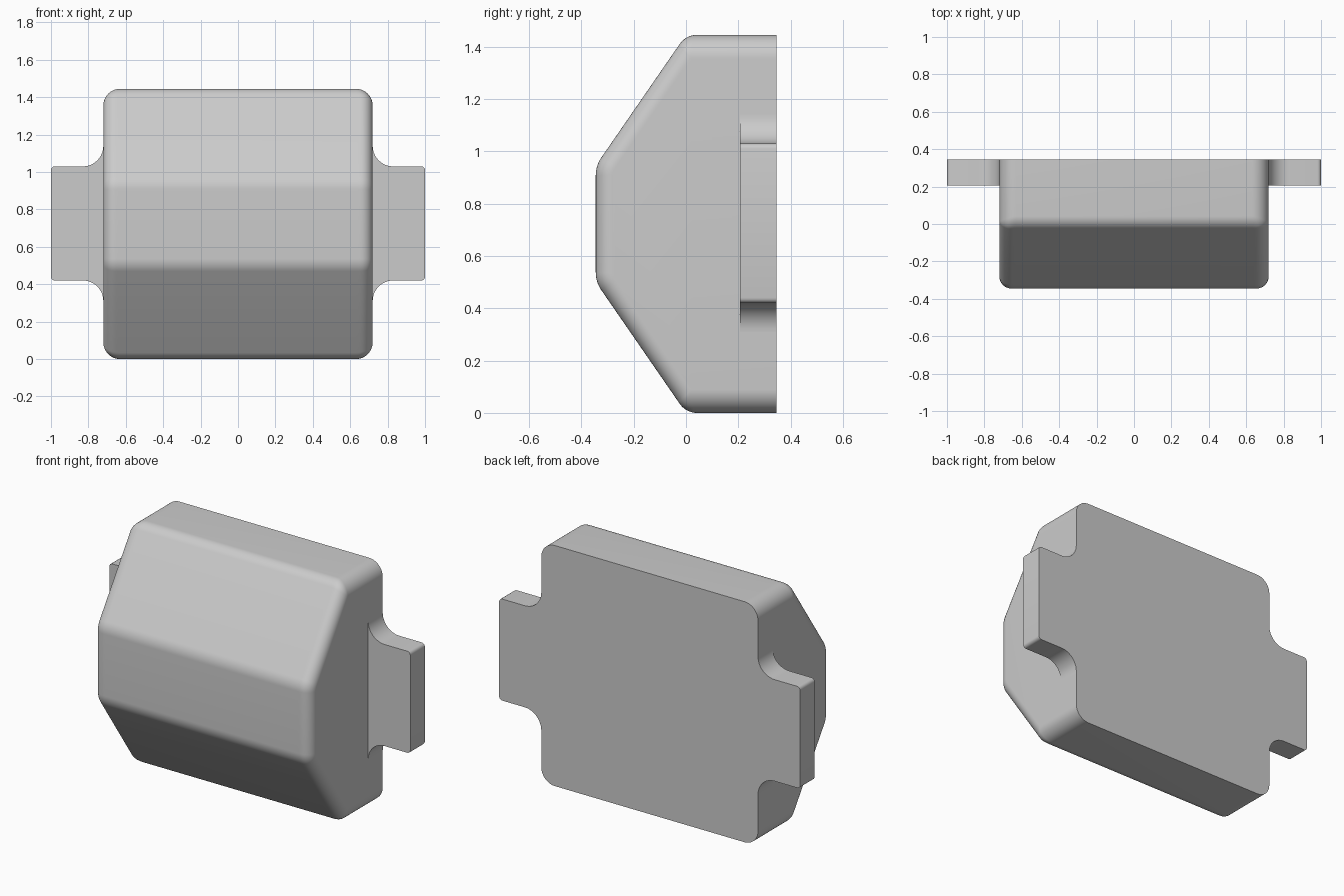
import bpy, bmesh, math
from mathutils import Vector

cube = bpy.data.objects.get("Cube")
if cube:
    bpy.data.objects.remove(cube, do_unlink=True)

grey = bpy.data.materials.new("light grey")
grey.use_nodes = True
grey.diffuse_color = (0.6, 0.6, 0.6, 1)
grey.node_tree.nodes["Principled BSDF"].inputs["Base Color"].default_value = (0.6, 0.6, 0.6, 1)

HALF_W, HEIGHT, BACK = 0.72, 1.445, 0.345
STEPS = 8


def fillet(a, b, c, r, steps=STEPS):
    """Round corner b of the path a-b-c with radius r."""
    u, v = (a - b).normalized(), (c - b).normalized()
    half = u.angle(v) / 2
    centre = b + (u + v).normalized() * (r / math.sin(half))
    start = b + u * (r / math.tan(half)) - centre
    end = b + v * (r / math.tan(half)) - centre
    turn = math.pi - 2 * half
    return [centre + (start * math.sin(turn * (1 - i / steps))
                      + end * math.sin(turn * i / steps)) / math.sin(turn)
            for i in range(steps + 1)]


def inset(points, amounts):
    """Move each side of a counter-clockwise polygon inward by its own amount."""
    lines = []
    for i, p in enumerate(points):
        d = (points[(i + 1) % len(points)] - p).normalized()
        lines.append((p + Vector((-d.y, d.x)) * amounts[i], d))
    result = []
    for i, (q, e) in enumerate(lines):
        p, d = lines[i - 1]
        t = (q - p).cross(e) / d.cross(e)
        result.append(p + d * t)
    return result


def finish(name, bm):
    bmesh.ops.recalc_face_normals(bm, faces=bm.faces)
    mesh = bpy.data.meshes.new(name)
    bm.to_mesh(mesh)
    bm.free()
    mesh.materials.append(grey)
    obj = bpy.data.objects.new(name, mesh)
    bpy.context.collection.objects.link(obj)
    bpy.ops.object.select_all(action="DESELECT")
    obj.select_set(True)
    bpy.context.view_layer.objects.active = obj
    bpy.ops.object.shade_smooth_by_angle(angle=math.radians(30))
    return obj


def loft(name, rings):
    bm = bmesh.new()
    loops = [[bm.verts.new(p) for p in ring] for ring in rings]
    for a, b in zip(loops, loops[1:]):
        for i in range(len(a)):
            j = (i + 1) % len(a)
            bm.faces.new((a[i], a[j], b[j], b[i]))
    bm.faces.new(loops[0])
    bm.faces.new(loops[-1])
    return finish(name, bm)


# Body: chamfered side profile (y, z), lofted across x with rounded ends
profile = [Vector(p) for p in ((BACK, HEIGHT), (0, HEIGHT), (-BACK, 0.945),
                               (-BACK, 0.5), (0, 0), (BACK, 0))]
BIG, SMALL = 0.09, 0.065
end_radii = [BIG, SMALL, SMALL, SMALL, BIG, 0]   # one per profile side
corner_radii = [0, 0.08, 0.12, 0.12, 0.08, 0]


def section(x):
    amounts = []
    for r in end_radii:
        over = max(0, abs(x) - (HALF_W - r))
        amounts.append(r - math.sqrt(max(0, r * r - over * over)))
    pts = inset(profile, amounts)
    ring = []
    for i, p in enumerate(pts):
        if corner_radii[i]:
            r = max(0.01, corner_radii[i] - max(amounts[i], amounts[i - 1]))
            ring += fillet(pts[i - 1], p, pts[(i + 1) % len(pts)], r)
        else:
            ring.append(p)
    return [(x, p.x, p.y) for p in ring]


xs = [HALF_W - BIG + BIG * math.sin(math.pi / 2 * i / 12) for i in range(13)]
loft("body", [section(x) for x in [-x for x in reversed(xs)] + xs])

# Mounting ears: flared into the body with concave fillets, mirrored left and right
LOW, HIGH, FLARE, TIP = 0.42, 1.03, 0.11, 0.02
root_low, root_high = Vector((HALF_W, LOW)), Vector((HALF_W, HIGH))
tip_low, tip_high = Vector((1, LOW)), Vector((1, HIGH))
outline = (fillet(Vector((HALF_W, 0)), root_low, tip_low, FLARE, 12)
           + fillet(root_low, tip_low, tip_high, TIP, 4)
           + fillet(tip_low, tip_high, root_high, TIP, 4)
           + fillet(tip_high, root_high, Vector((HALF_W, HEIGHT)), FLARE, 12))
for side, name in ((1, "left_ear"), (-1, "right_ear")):
    loft(name, [[(side * p.x, y, p.y) for p in outline] for y in (0.207, BACK)])
